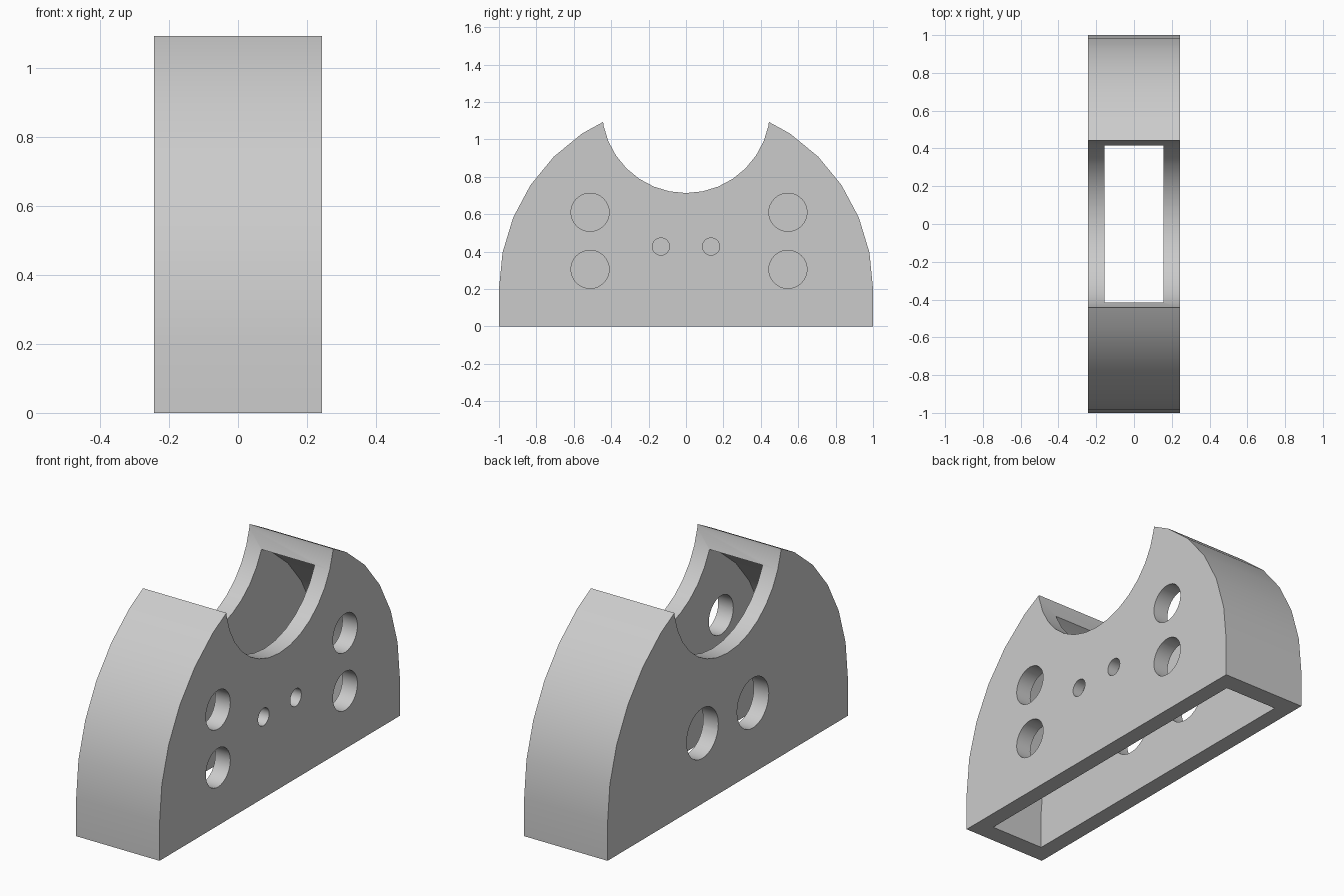
import bpy, bmesh, math
from mathutils import Matrix

cube = bpy.data.objects.get("Cube")
if cube:
    bpy.data.objects.remove(cube, do_unlink=True)

grey = bpy.data.materials.new("plain_grey")
grey.use_nodes = True
grey.diffuse_color = (0.6, 0.6, 0.6, 1)
grey.node_tree.nodes["Principled BSDF"].inputs["Base Color"].default_value = (0.6, 0.6, 0.6, 1)

STEP = math.pi / 16          # arcs are parts of 32-sided circles
HALF_WIDTH = 0.243


def arc(radius, height, first, last):
    """Points (y, z) on a circle, between two step numbers."""
    way = 1 if last >= first else -1
    return [(radius * math.cos(i * STEP), height + radius * math.sin(i * STEP))
            for i in range(first, last + way, way)]


def make_object(name, bm):
    bmesh.ops.recalc_face_normals(bm, faces=bm.faces)
    mesh = bpy.data.meshes.new(name)
    bm.to_mesh(mesh)
    bm.free()
    mesh.materials.append(grey)
    ob = bpy.data.objects.new(name, mesh)
    bpy.context.collection.objects.link(ob)
    return ob


def extrude_profile(name, profile, half):
    """Solid with a (y, z) profile, running from -half to half in x."""
    bm = bmesh.new()
    face = bm.faces.new([bm.verts.new((-half, y, z)) for y, z in profile])
    out = bmesh.ops.extrude_face_region(bm, geom=[face])
    moved = [v for v in out["geom"] if isinstance(v, bmesh.types.BMVert)]
    bmesh.ops.translate(bm, verts=moved, vec=(2 * half, 0, 0))
    return make_object(name, bm)


def cut(target, cutter):
    mod = target.modifiers.new("cut", "BOOLEAN")
    mod.operation = "DIFFERENCE"
    mod.solver = "EXACT"
    mod.object = cutter
    bpy.ops.object.select_all(action="DESELECT")
    bpy.context.view_layer.objects.active = target
    target.select_set(True)
    bpy.ops.object.modifier_apply(modifier=mod.name)
    bpy.data.objects.remove(cutter, do_unlink=True)


def drill(target, y, z, radius, x_from, x_to):
    """Round hole along x."""
    bm = bmesh.new()
    place = (Matrix.Translation(((x_from + x_to) / 2, y, z))
             @ Matrix.Rotation(math.pi / 2, 4, "Y"))
    bmesh.ops.create_cone(bm, cap_ends=True, segments=32, radius1=radius,
                          radius2=radius, depth=abs(x_to - x_from), matrix=place)
    cut(target, make_object("hole_cutter", bm))


# Arched body with a round notch in the top
right_arc = arc(1, 0.2, 0, 5) + [(0.443, 1.093)]
left_arc = [(-y, z) for y, z in reversed(right_arc)]
notch = arc(0.45, 1.163, -1, -15)
body = extrude_profile("arched_body", [(1, 0)] + right_arc + notch + left_arc + [(-1, 0)],
                       HALF_WIDTH)

# Hollow inside, open at the bottom and into the notch
cavity = [(0.9, -0.1)] + arc(0.9, 0.2, 0, 16) + [(-0.9, -0.1)]
cut(body, extrude_profile("cavity_cutter", cavity, 0.155))

# Four round holes and two small blind holes in the +x wall
for y in (-0.513, 0.545):
    for z in (0.305, 0.61):
        drill(body, y, z, 0.102, 0.12, 0.3)
for y in (-0.134, 0.134):
    drill(body, y, 0.427, 0.046, HALF_WIDTH - 0.06, 0.3)

# Two larger holes in the -x wall
for y in (-0.21, 0.21):
    drill(body, y, 0.37, 0.132, -0.3, -0.12)

bpy.ops.object.select_all(action="DESELECT")
body.select_set(True)
bpy.context.view_layer.objects.active = body
bpy.ops.object.shade_smooth_by_angle(angle=math.radians(30))
